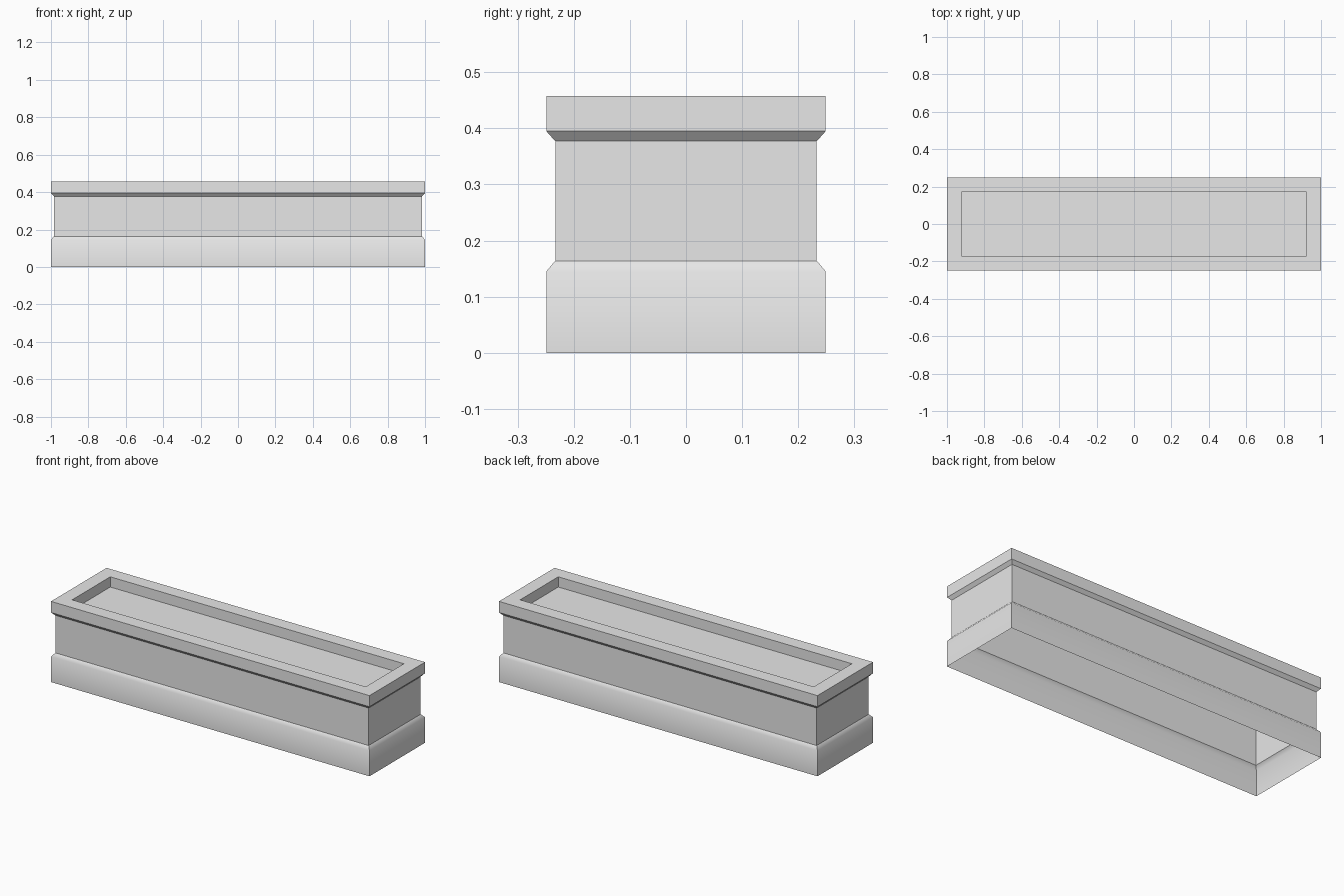
import bpy, bmesh
from math import radians

cube = bpy.data.objects.get("Cube")
if cube:
    bpy.data.objects.remove(cube, do_unlink=True)

stone = bpy.data.materials.new("light_grey_stone")
stone.use_nodes = True
stone.diffuse_color = (0.8, 0.8, 0.8, 1)
stone.node_tree.nodes["Principled BSDF"].inputs["Base Color"].default_value = (0.8, 0.8, 0.8, 1)

HALF_X, HALF_Y = 1.0, 0.249


def rect_sweep(name, profile, close_end=False, smooth_angle=None):
    """Sweep an (inset, height) profile around the rectangular plan."""
    bm = bmesh.new()
    rings = []
    for inset, z in profile:
        x, y = HALF_X - inset, HALF_Y - inset
        corners = [(-x, -y), (x, -y), (x, y), (-x, y)]
        rings.append([bm.verts.new((cx, cy, z)) for cx, cy in corners])
    for low, high in zip(rings, rings[1:]):
        for i in range(4):
            j = (i + 1) % 4
            bm.faces.new((low[i], low[j], high[j], high[i]))
    if close_end:
        bm.faces.new(rings[-1])
    mesh = bpy.data.meshes.new(name)
    bm.to_mesh(mesh)
    bm.free()
    mesh.materials.append(stone)
    obj = bpy.data.objects.new(name, mesh)
    bpy.context.collection.objects.link(obj)
    if smooth_angle:
        bpy.ops.object.select_all(action="DESELECT")
        obj.select_set(True)
        bpy.context.view_layer.objects.active = obj
        bpy.ops.object.shade_smooth_by_angle(angle=radians(smooth_angle))
    return obj


STEP = 0.016

# Plinth, open underneath, with a softly shaded sloping shoulder
rect_sweep("plinth", [(0, 0), (0, 0.145), (STEP, 0.164)], smooth_angle=52)

# Plain trough walls
rect_sweep("trough_walls", [(STEP, 0.164), (STEP, 0.377)])

# Flared cap with a flat rim and a sunken top panel
rect_sweep("cap_and_panel",
           [(STEP, 0.377), (0, 0.395), (0, 0.458), (0.078, 0.458), (0.078, 0.4)],
           close_end=True)
